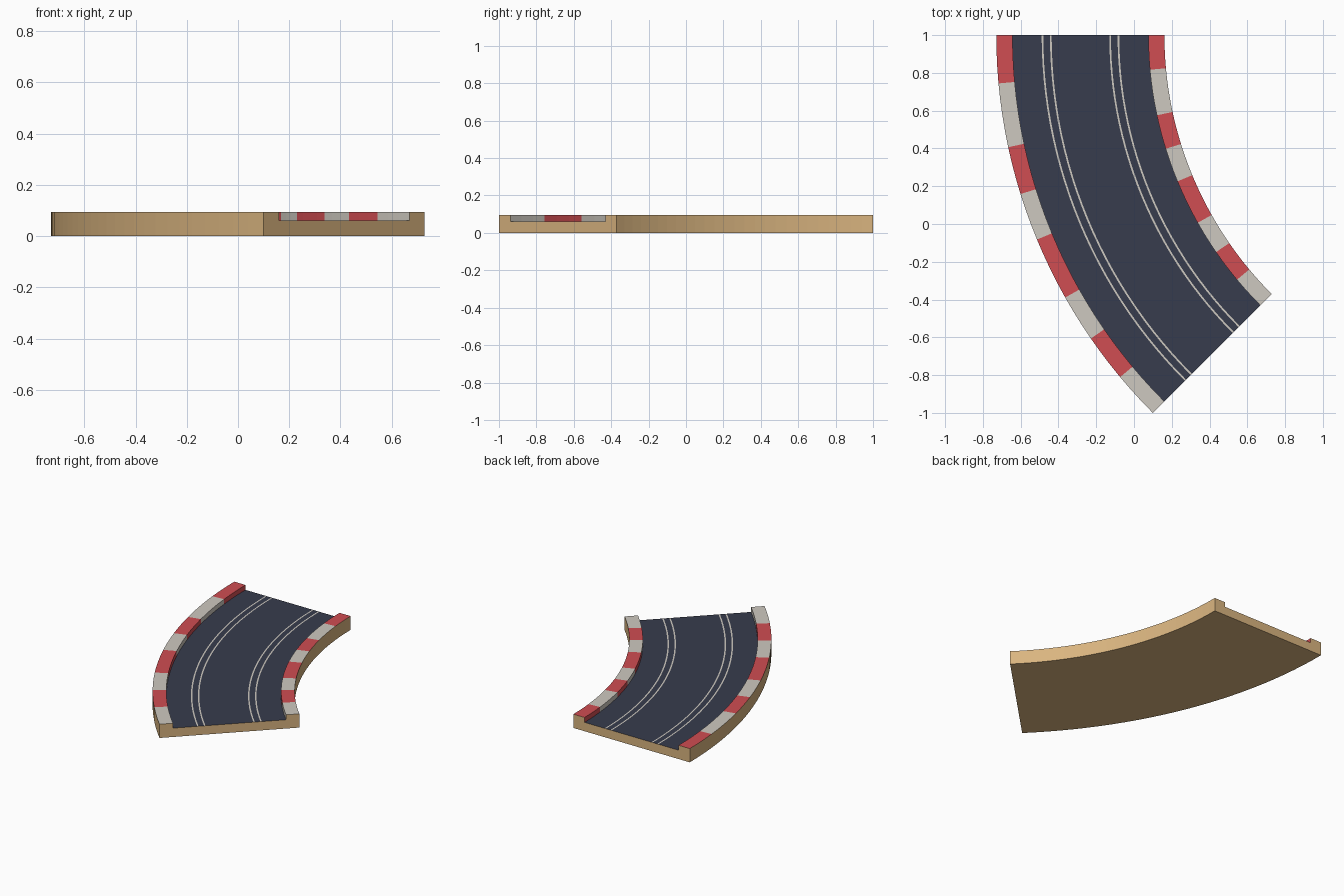
import bpy
import bmesh
from math import sin, cos, pi

cube = bpy.data.objects.get("Cube")
if cube:
    bpy.data.objects.remove(cube)

# Track dimensions: an eighth of a ring around a centre at (CX, 1)
CX = 2.099
R_IN, R_OUT = 1.938, 2.828
ROAD_IN, ROAD_OUT = 2.023, 2.742
ROAD_Z, TOP_Z = 0.061, 0.095
SEGMENTS = 26
KERB_CHANGES = (3, 7, 10, 13, 17, 20, 23)


def material(name, rgb):
    def linear(v):
        v /= 255
        return v / 12.92 if v < 0.04 else ((v + 0.055) / 1.055) ** 2.4
    colour = [linear(v) for v in rgb] + [1.0]
    mat = bpy.data.materials.new(name)
    mat.use_nodes = True
    mat.diffuse_color = colour
    mat.node_tree.nodes["Principled BSDF"].inputs["Base Color"].default_value = colour
    return mat


wood = material("tan wood", (218, 181, 128))
asphalt = material("dark blue asphalt", (55, 60, 77))
red = material("kerb red", (208, 77, 82))
white = material("warm white", (206, 201, 192))


def place(r, z, step):
    a = step / SEGMENTS * pi / 4
    return CX - r * cos(a), 1 - r * sin(a), z


def sweep(name, profile, mats, rule, end_profile=None):
    """Sweep a (radius, height) profile along the bend, colouring by rule(step, strip)."""
    bm = bmesh.new()
    rows = [[bm.verts.new(place(r, z, i)) for r, z in profile] for i in range(SEGMENTS + 1)]
    for i in range(SEGMENTS):
        for j in range(len(profile) - 1):
            f = bm.faces.new((rows[i][j], rows[i][j + 1], rows[i + 1][j + 1], rows[i + 1][j]))
            f.material_index = rule(i, j)
    if end_profile:
        for row, step in ((rows[0], 0), (rows[-1], SEGMENTS)):
            ring = row + [bm.verts.new(place(r, z, step)) for r, z in end_profile]
            bm.faces.new(ring if step else ring[::-1])
    mesh = bpy.data.meshes.new(name)
    bm.to_mesh(mesh)
    bm.free()
    for m in mats:
        mesh.materials.append(m)
    obj = bpy.data.objects.new(name, mesh)
    bpy.context.collection.objects.link(obj)
    return obj


# Wooden base: sides, underside and channel-shaped ends
sweep("track_base",
      [(R_OUT, TOP_Z), (R_OUT, 0), (R_IN, 0), (R_IN, TOP_Z)],
      [wood], lambda i, j: 0,
      [(ROAD_IN, TOP_Z), (ROAD_IN, ROAD_Z), (ROAD_OUT, ROAD_Z), (ROAD_OUT, TOP_Z)])

# Road surface with two pairs of thin lane lines
middle = (ROAD_IN + ROAD_OUT) / 2
half_line = 0.0045
radii = [ROAD_IN]
for offset in (-0.201, -0.157, 0.157, 0.201):
    radii += [middle + offset - half_line, middle + offset + half_line]
radii.append(ROAD_OUT)
sweep("road_surface", [(r, ROAD_Z) for r in radii], [asphalt, white], lambda i, j: j % 2)


# Striped kerbs: top and road-facing wall
def stripe(i, j):
    return sum(i >= c for c in KERB_CHANGES) % 2


sweep("outer_kerb", [(ROAD_OUT, ROAD_Z), (ROAD_OUT, TOP_Z), (R_OUT, TOP_Z)], [red, white], stripe)
sweep("inner_kerb", [(R_IN, TOP_Z), (ROAD_IN, TOP_Z), (ROAD_IN, ROAD_Z)], [red, white], stripe)
